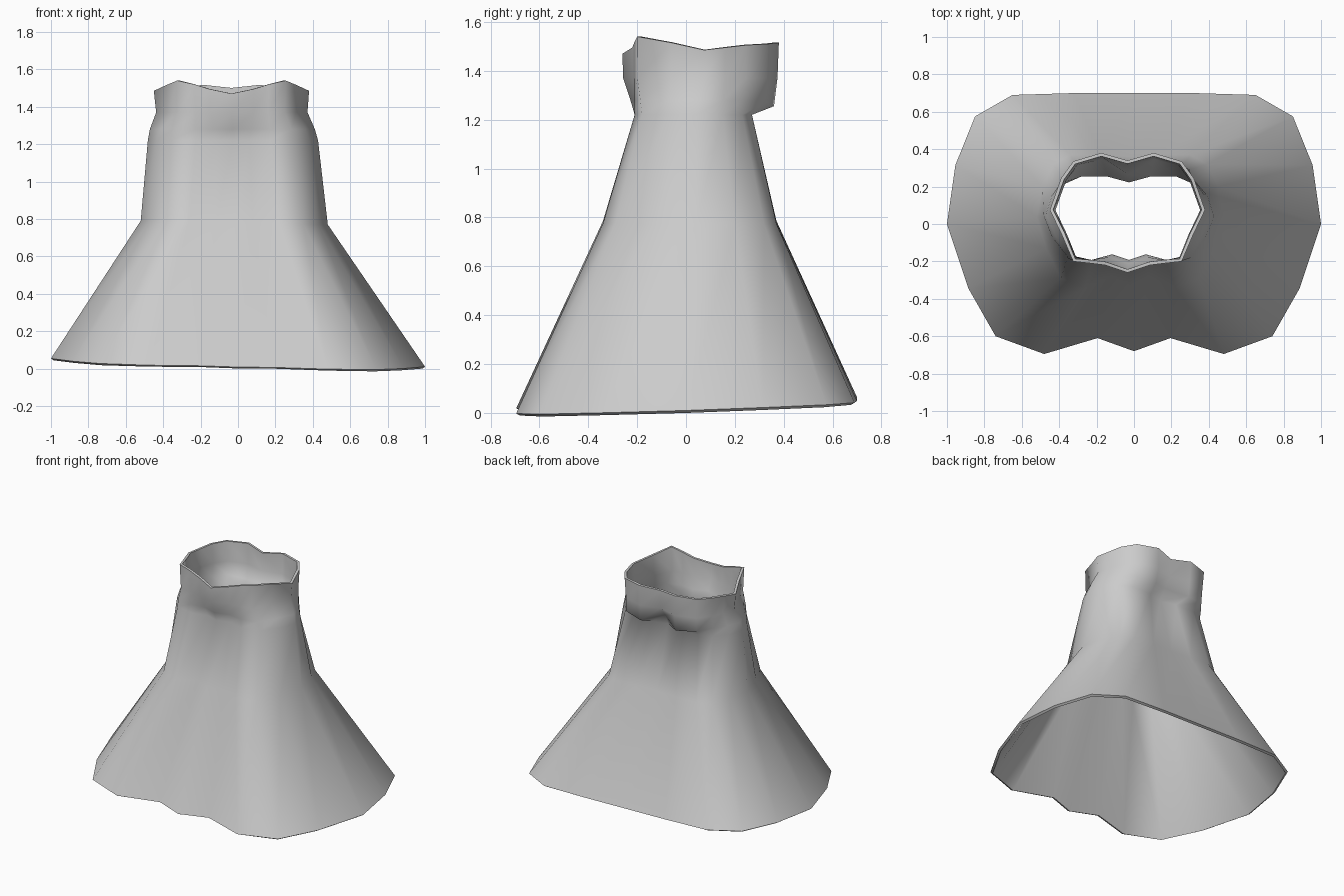
import bpy
import bmesh
import math

cube = bpy.data.objects.get("Cube")
if cube:
    bpy.data.objects.remove(cube, do_unlink=True)

# One plain grey cloth material
cloth = bpy.data.materials.new("grey cloth")
cloth.use_nodes = True
grey = (0.6, 0.6, 0.6, 1)
cloth.diffuse_color = grey
cloth.node_tree.nodes["Principled BSDF"].inputs["Base Color"].default_value = grey

# Half outlines, each from the back centre round the side to the front centre
hem = [(0, .7), (.32, .7), (.65, .69), (.85, .575), (.955, .315), (1, 0),
       (.885, -.345), (.74, -.6), (.48, -.695), (.195, -.61), (0, -.68)]
knee = [(0, .36), (.16, .37), (.32, .37), (.41, .32), (.47, .2), (.5, .04),
        (.45, -.13), (.37, -.29), (.24, -.34), (.1, -.28), (0, -.33)]
waist = [(0, .24), (.11, .27), (.26, .27), (.35, .23), (.42, .15), (.455, .04),
         (.41, -.07), (.33, -.18), (.2, -.21), (.09, -.18), (0, -.21)]
rim = [(0, .34), (.14, .38), (.29, .335), (.355, .245), (.385, .16), (.415, .075),
       (.35, -.06), (.29, -.2), (.2, -.21), (.12, -.22), (0, -.26)]
rim_height = [1.5, 1.515, 1.51, 1.505, 1.495, 1.485, 1.515, 1.54, 1.52, 1.495, 1.47]


def blend(a, b, t):
    return [(p[0] + (q[0] - p[0]) * t, p[1] + (q[1] - p[1]) * t) for p, q in zip(a, b)]


# Gathered collar: the back overhangs the waist, the front rises smoothly
overhang = blend(waist, rim, .35)
overhang[:3] = [(0, .28), (.14, .36), (.28, .325)]
overhang_height = [1.3, 1.255, 1.27] + [1.28] * 8
collar = blend(waist, rim, .95)
collar = [(x * .97, y) for x, y in collar]


def full_ring(half, heights, shift, tilt_x=0, tilt_y=0):
    """Mirror a half outline into a closed ring of points."""
    pts = [(x, y, z) for (x, y), z in zip(half, heights)]
    pts += [(-x, y, z) for x, y, z in pts[-2:0:-1]]
    return [(x + shift, y, z + tilt_x * x + tilt_y * y) for x, y, z in pts]


n = len(hem)
rings = [
    full_ring(hem, [.032] * n, 0, -.022, .035),
    full_ring(knee, [.78] * n, -.02, -.02),
    full_ring(waist, [1.22] * n, -.027),
    full_ring(overhang, overhang_height, -.03),
    full_ring(collar, [1.37] * n, -.033),
    full_ring(rim, rim_height, -.035),
]

# Loft the rings into an open cloth surface
bm = bmesh.new()
loops = [[bm.verts.new(p) for p in ring] for ring in rings]
for low, high in zip(loops, loops[1:]):
    for i in range(len(low)):
        j = (i + 1) % len(low)
        bm.faces.new((low[j], low[i], high[i], high[j]))
mesh = bpy.data.meshes.new("skirt")
bm.to_mesh(mesh)
bm.free()
mesh.materials.append(cloth)
skirt = bpy.data.objects.new("skirt", mesh)
bpy.context.collection.objects.link(skirt)

# Cloth thickness, grown inwards
shell = skirt.modifiers.new("thickness", "SOLIDIFY")
shell.thickness = .018
shell.offset = -1

bpy.context.view_layer.objects.active = skirt
skirt.select_set(True)
bpy.ops.object.modifier_apply(modifier=shell.name)
bpy.ops.object.shade_smooth_by_angle(angle=math.radians(65))
